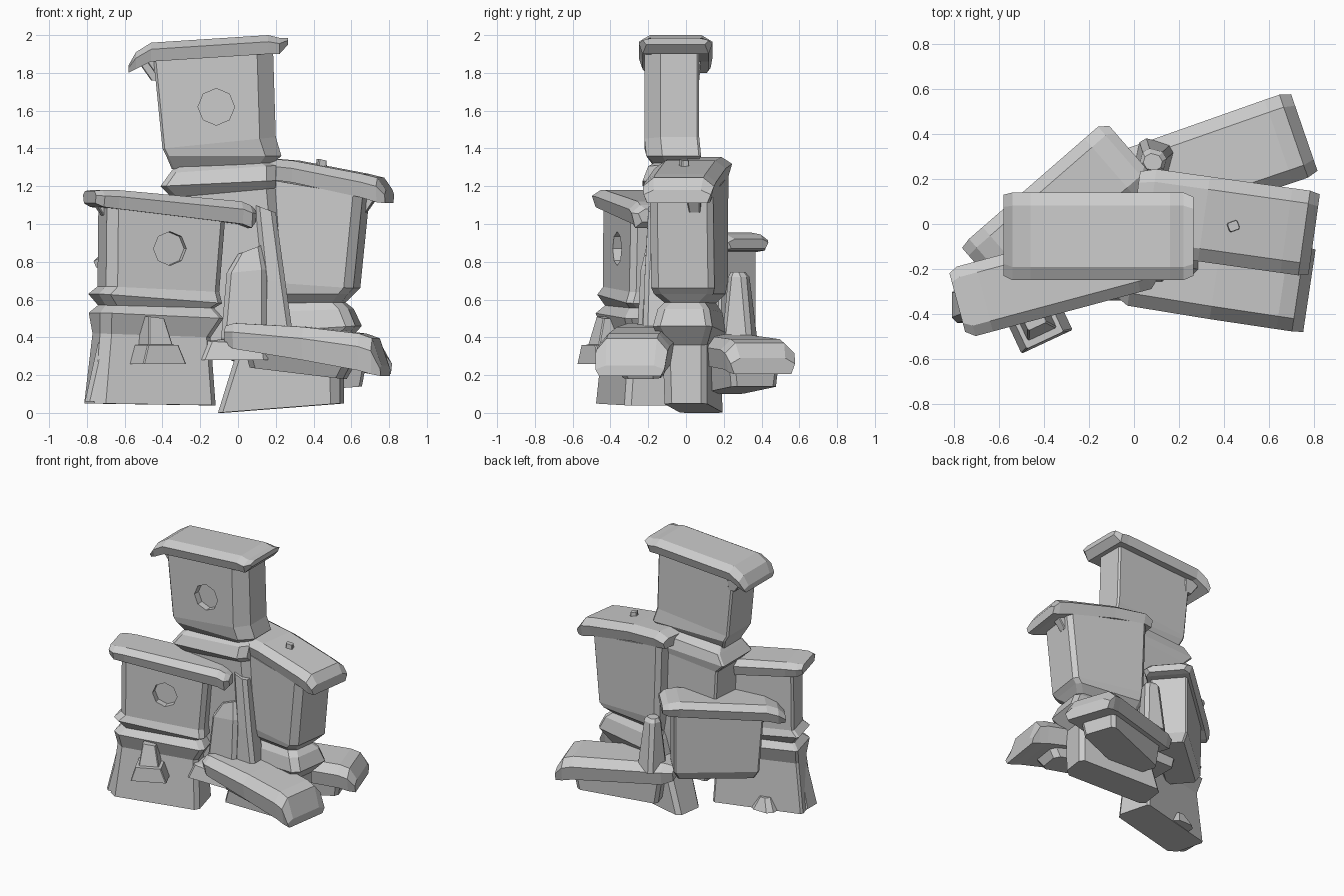
import bpy, bmesh
from math import radians, pi
from mathutils import Matrix


def loft(name, rings, loc=(0, 0), rot=0):
    """Skin a stack of equal-length rings into a closed flat-shaded solid."""
    bm = bmesh.new()
    vs = [[bm.verts.new(p) for p in r] for r in rings]
    n = len(vs[0])
    for a, b in zip(vs, vs[1:]):
        for i in range(n):
            j = (i + 1) % n
            bm.faces.new((a[i], a[j], b[j], b[i]))
    bm.faces.new(vs[0][::-1])
    bm.faces.new(vs[-1])
    bmesh.ops.recalc_face_normals(bm, faces=bm.faces)
    me = bpy.data.meshes.new(name)
    bm.to_mesh(me)
    bm.free()
    ob = bpy.data.objects.new(name, me)
    bpy.context.collection.objects.link(ob)
    ob.matrix_world = Matrix.Translation((*loc, 0)) @ Matrix.Rotation(radians(rot), 4, 'Z')
    return ob


def block(name, sections, loc=(0, 0), rot=0, c=(.035,) * 4):
    """Corner-cut wall; section = (z left, z right, x0, x1, y0, y1).
    c = cut of the front-left, front-right, back-right, back-left corner."""
    rings = []
    for zl, zr, x0, x1, y0, y1 in sections:
        lim = min(x1 - x0, y1 - y0) * .3
        a, b, d, e = (min(k, lim) for k in c)
        pts = [(x0 + a, y0), (x1 - b, y0), (x1, y0 + b), (x1, y1 - d),
               (x1 - d, y1), (x0 + e, y1), (x0, y1 - e), (x0, y0 + a)]
        rings.append([(x, y, zl + (zr - zl) * (x - x0) / (x1 - x0)) for x, y in pts])
    return loft(name, rings, loc, rot)


def roof(name, stations, loc=(0, 0), rot=0):
    """Chamfered slab along x; station = (x, z bottom, z top, y0, y1)."""
    rings = []
    for x, zb, zt, y0, y1 in stations:
        zm, k = zb + (zt - zb) * .65, (y1 - y0) * .15
        rings.append([(x, y0 + .02, zb), (x, y0, zm), (x, y0 + k, zt),
                      (x, y1 - k, zt), (x, y1, zm), (x, y1 - .02, zb)])
    return loft(name, rings, loc, rot)


def window(wall, x, y, z, r, rot=0):
    """Cut a shallow octagonal recess into a wall front."""
    bpy.ops.mesh.primitive_cylinder_add(vertices=8, radius=r, depth=.1, location=(x, y, z))
    cut = bpy.context.object
    cut.matrix_world = (Matrix.Translation((x, y, z)) @ Matrix.Rotation(radians(rot), 4, 'Z')
                        @ Matrix.Rotation(pi / 2, 4, 'X'))
    cut.hide_render = True
    m = wall.modifiers.new("recess", 'BOOLEAN')
    m.object, m.solver = cut, 'EXACT'
    bpy.context.view_layer.objects.active = wall
    bpy.ops.object.modifier_apply(modifier=m.name)
    bpy.data.objects.remove(cut)


small, tiny = (.025,) * 4, (.006,) * 4

# Top tower: upper room, roof, and the shaft below
tower = block("tower_room", [
    (1.29, 1.31, -.35, .17, -.16, .05), (1.36, 1.36, -.38, .23, -.21, .08),
    (1.40, 1.46, -.40, .20, -.22, .07), (1.90, 1.94, -.45, .185, -.22, .07)],
    c=(.012, .085, .012, .012))
window(tower, -.115, -.22, 1.62, .097)
roof("tower_roof", [
    (-.58, 1.80, 1.84, -.23, .13), (-.54, 1.82, 1.91, -.25, .14), (-.46, 1.86, 1.96, -.25, .14),
    (.16, 1.90, 2.0, -.25, .14), (.22, 1.90, 1.985, -.25, .14), (.265, 1.95, 1.985, -.23, .12)])
block("tower_shaft", [
    (.28, .28, -.25, .29, -.17, .12), (.60, .60, -.32, .25, -.18, .13),
    (1.14, 1.19, -.35, .20, -.18, .13), (1.20, 1.23, -.41, .20, -.23, .14),
    (1.27, 1.31, -.36, .20, -.20, .12), (1.31, 1.33, -.33, .16, -.16, .06)],
    c=(.03, .05, .05, .012))

# Left house
L = dict(loc=(-.34, -.235), rot=15)
left = block("left_house", [
    (.05, .04, -.46, .20, -.14, .13), (.42, .40, -.42, .18, -.11, .11),
    (.53, .50, -.43, .24, -.15, .15), (.57, .555, -.39, .20, -.11, .11),
    (.63, .58, -.435, .235, -.14, .14), (.67, .64, -.39, .225, -.12, .12),
    (1.12, 1.06, -.385, .26, -.12, .12)], c=(.05, .03, .015, .015), **L)
window(left, -.36, -.365, .87, .09, 15)
roof("left_roof", [
    (-.46, 1.11, 1.175, -.13, .14), (-.42, 1.09, 1.18, -.16, .16), (-.34, 1.08, 1.18, -.16, .16),
    (.34, 1.0, 1.12, -.16, .16), (.39, .98, 1.10, -.16, .16), (.42, 1.01, 1.08, -.13, .13)], **L)
block("left_door_step", [
    (.26, .26, -.13, .12, -.09, .10), (.36, .36, -.10, .08, -.08, .10),
    (.361, .361, -.08, .06, -.05, .10), (.51, .50, -.06, .03, -.01, .10)], (-.42, -.44), 25, tiny)
block("left_corner_buttress", [
    (.06, .06, -.81, -.66, -.44, -.28), (.42, .38, -.73, -.61, -.41, -.28),
    (.54, .50, -.72, -.64, -.38, -.28)], c=small)
block("left_back_stone", [(.05, .05, -.64, -.46, -.24, -.10), (.14, .14, -.59, -.50, -.24, -.14)])

# Right house
R = dict(loc=(.40, .01), rot=-8)
block("right_house", [
    (.0, .05, -.50, .15, -.11, .12), (.38, .36, -.38, .15, -.12, .12),
    (.42, .46, -.37, .24, -.16, .16), (.53, .55, -.34, .20, -.14, .14),
    (.58, .585, -.32, .16, -.11, .11), (.63, .63, -.33, .20, -.16, .16),
    (.70, .66, -.34, .23, -.17, .17), (1.26, 1.15, -.36, .28, -.17, .17)],
    c=(.03, .045, .03, .03), **R)
roof("right_roof", [
    (-.40, 1.25, 1.32, -.17, .17), (-.33, 1.25, 1.355, -.19, .19), (-.09, 1.22, 1.335, -.19, .19),
    (.28, 1.14, 1.265, -.19, .19), (.36, 1.115, 1.245, -.19, .19), (.405, 1.11, 1.18, -.18, .18)], **R)
block("roof_stub", [(1.24, 1.24, -.03, .03, -.025, .025),
                    (1.345, 1.335, -.02, .025, -.02, .02)], (.44, -.01), 20, tiny)

# Low front wing
F = dict(loc=(.365, -.23), rot=-8.5)
roof("front_wing_roof", [
    (-.42, .37, .46, -.16, .16), (-.37, .34, .475, -.19, .19), (.0, .28, .455, -.195, .19),
    (.30, .225, .42, -.195, .19), (.37, .205, .395, -.195, .19), (.42, .195, .25, -.19, .18)], **F)
block("front_wing_wall", [(.24, .18, -.30, .20, -.08, .12), (.34, .28, -.32, .26, -.13, .13)], **F)

# Low back wing
B = dict(loc=(.36, .27), rot=19)
roof("back_wing_roof", [
    (-.42, .30, .40, -.17, .17), (-.34, .27, .42, -.19, .19), (.30, .23, .39, -.195, .195),
    (.37, .215, .37, -.195, .195), (.42, .205, .29, -.18, .18)], **B)
block("back_wing_wall", [(.10, .14, -.30, .28, -.12, .13), (.29, .27, -.33, .30, -.14, .14)],
      c=small, **B)

# Raised back-left wing
K = dict(loc=(-.335, .055), rot=41)
roof("rear_roof", [
    (-.43, .77, .82, -.14, .16), (-.38, .77, .87, -.17, .17), (-.30, .79, .90, -.17, .17),
    (.30, .85, .955, -.17, .17), (.38, .86, .945, -.17, .17), (.42, .87, .92, -.14, .14)], **K)
block("rear_wall", [
    (.34, .36, -.22, .31, -.10, .10), (.40, .42, -.25, .34, -.13, .13),
    (.80, .88, -.28, .34, -.13, .13)], c=(.012,) * 4, **K)

# Buttresses against the shaft
block("front_buttress", [
    (.28, .28, -.20, .16, -.34, -.08), (.38, .36, -.16, .15, -.32, -.08),
    (.39, .39, -.09, .15, -.26, -.08), (.74, .76, -.06, .15, -.24, -.10),
    (.84, .89, .0, .13, -.21, -.12)], c=small)
block("side_buttress", [
    (.35, .35, .12, .30, -.23, -.08), (.70, .70, .13, .25, -.22, -.08),
    (1.10, 1.06, .09, .20, -.20, -.10)], c=small)
block("rear_buttress", [
    (.36, .36, -.08, .08, -.08, .09), (.72, .72, -.055, .055, -.05, .05),
    (.745, .745, -.04, .04, -.04, .03)], (.085, .28), -15, small)

# Wedge brackets under the roof overhangs
for name, x, y, z, rot in (("tower", -.50, .04, 1.76, 0), ("tower_front", -.46, -.17, 1.77, 0),
                           ("left", -.74, -.32, 1.02, 15), ("right", .72, .04, 1.06, 172),
                           ("rear", -.58, -.16, .72, 41)):
    block(name + "_bracket", [(z, z, .04, .10, -.03, .03),
                              (z + .10, z + .10, -.03, .10, -.04, .04)], (x, y), rot, tiny)
